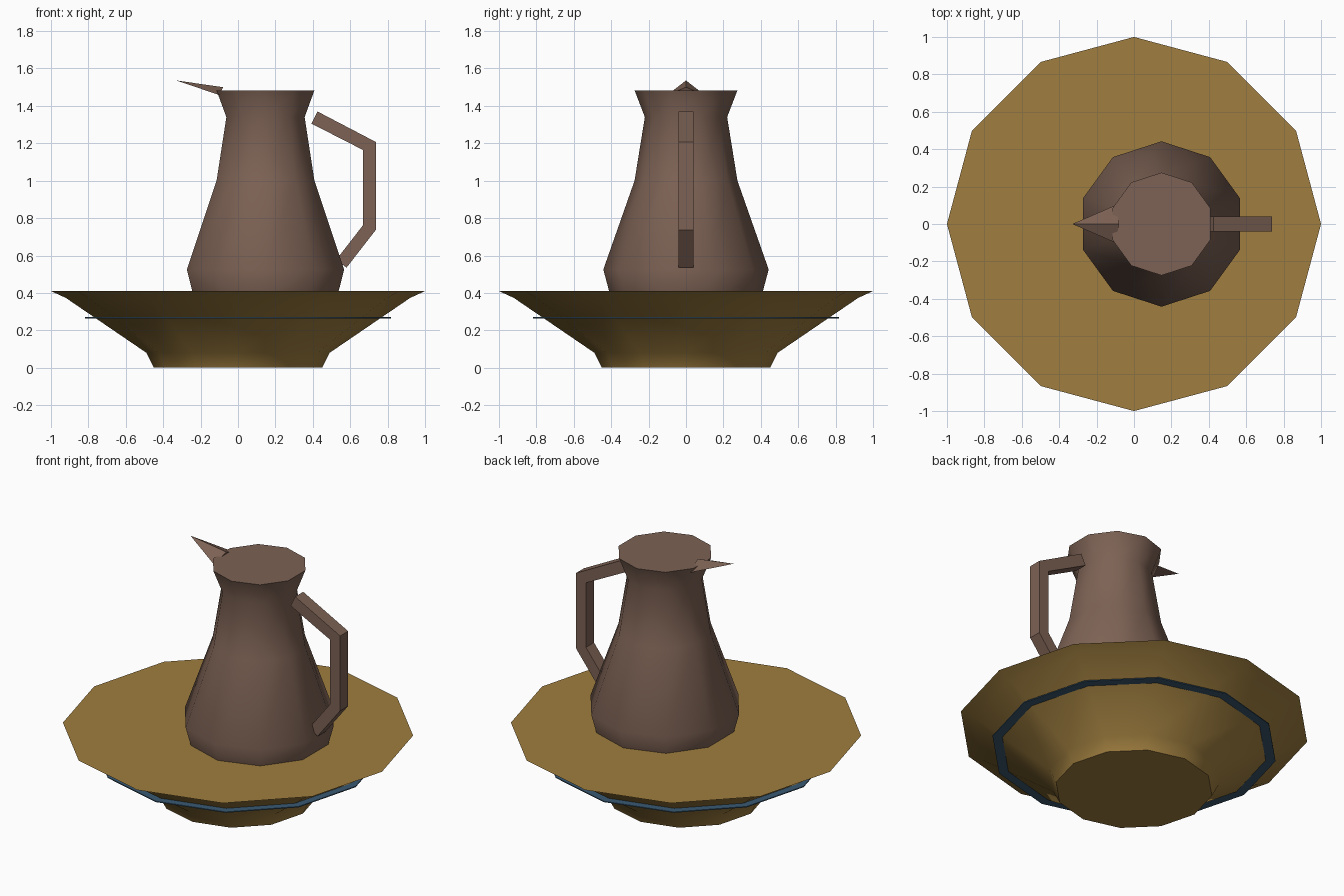
import bpy, math

if "Cube" in bpy.data.objects:
    bpy.data.objects.remove(bpy.data.objects["Cube"])


def material(name, color):
    m = bpy.data.materials.new(name)
    m.diffuse_color = (*color, 1)
    m.use_nodes = True
    m.node_tree.nodes["Principled BSDF"].inputs["Base Color"].default_value = m.diffuse_color
    return m


OCHRE = material("ochre_clay", (0.35, 0.21, 0.05))
BROWN = material("brown_clay", (0.205, 0.122, 0.089))
BLUE = material("dark_blue", (0.042, 0.10, 0.165))


def make(name, verts, faces, mat, smooth=False):
    mesh = bpy.data.meshes.new(name)
    mesh.from_pydata(verts, [], faces)
    mesh.materials.append(mat)
    ob = bpy.data.objects.new(name, mesh)
    bpy.context.collection.objects.link(ob)
    if smooth:
        bpy.ops.object.select_all(action='DESELECT')
        ob.select_set(True)
        bpy.context.view_layer.objects.active = ob
        bpy.ops.object.shade_smooth_by_angle(angle=math.radians(40))
    return ob


def lathe(name, profile, sides, mat, x=0.0, start=0.0):
    """Capped turned solid from (radius, z) points, listed bottom to top."""
    verts, faces = [], []
    for r, z in profile:
        for i in range(sides):
            a = start + math.tau * i / sides
            verts.append((x + r * math.cos(a), r * math.sin(a), z))
    for k in range(len(profile) - 1):
        for i in range(sides):
            j = (i + 1) % sides
            a, b = k * sides, (k + 1) * sides
            faces.append((a + i, a + j, b + j, b + i))
    faces.append(tuple(reversed(range(sides))))
    top = (len(profile) - 1) * sides
    faces.append(tuple(range(top, top + sides)))
    return make(name, verts, faces, mat, True)


# Wide basin with flat top, and thin blue band showing around its wall
lathe("basin", [(0.45, 0), (0.49, 0.08), (0.92, 0.373), (1.0, 0.41)], 12, OCHRE)
lathe("basin_band", [(0.817, 0.264), (0.817, 0.27)], 12, BLUE)

# Ten-sided jug, standing off centre
lathe("jug", [(0.41, 0.405), (0.442, 0.525), (0.275, 1.0), (0.22, 1.34), (0.275, 1.483)],
      10, BROWN, x=0.147, start=math.pi / 2)

# Pointed three-sided spout
make("spout",
     [(-0.33, 0, 1.536), (-0.08, 0, 1.50), (-0.10, 0.10, 1.458), (-0.10, -0.10, 1.458)],
     [(0, 1, 2), (0, 3, 1), (0, 2, 3), (1, 3, 2)], BROWN)

# Angular handle: outer and inner outlines in the x-z plane, square section
outer = [(0.425, 1.37), (0.737, 1.207), (0.737, 0.737), (0.58, 0.535)]
inner = [(0.393, 1.305), (0.667, 1.165), (0.667, 0.76), (0.525, 0.577)]
verts, faces = [], []
for (ox, oz), (ix, iz) in zip(outer, inner):
    verts += [(ox, -0.04, oz), (ox, 0.04, oz), (ix, 0.04, iz), (ix, -0.04, iz)]
for k in range(3):
    for i in range(4):
        j = (i + 1) % 4
        faces.append((4 * k + j, 4 * k + i, 4 * k + 4 + i, 4 * k + 4 + j))
faces += [(0, 1, 2, 3), (15, 14, 13, 12)]
make("handle", verts, faces, BROWN)
